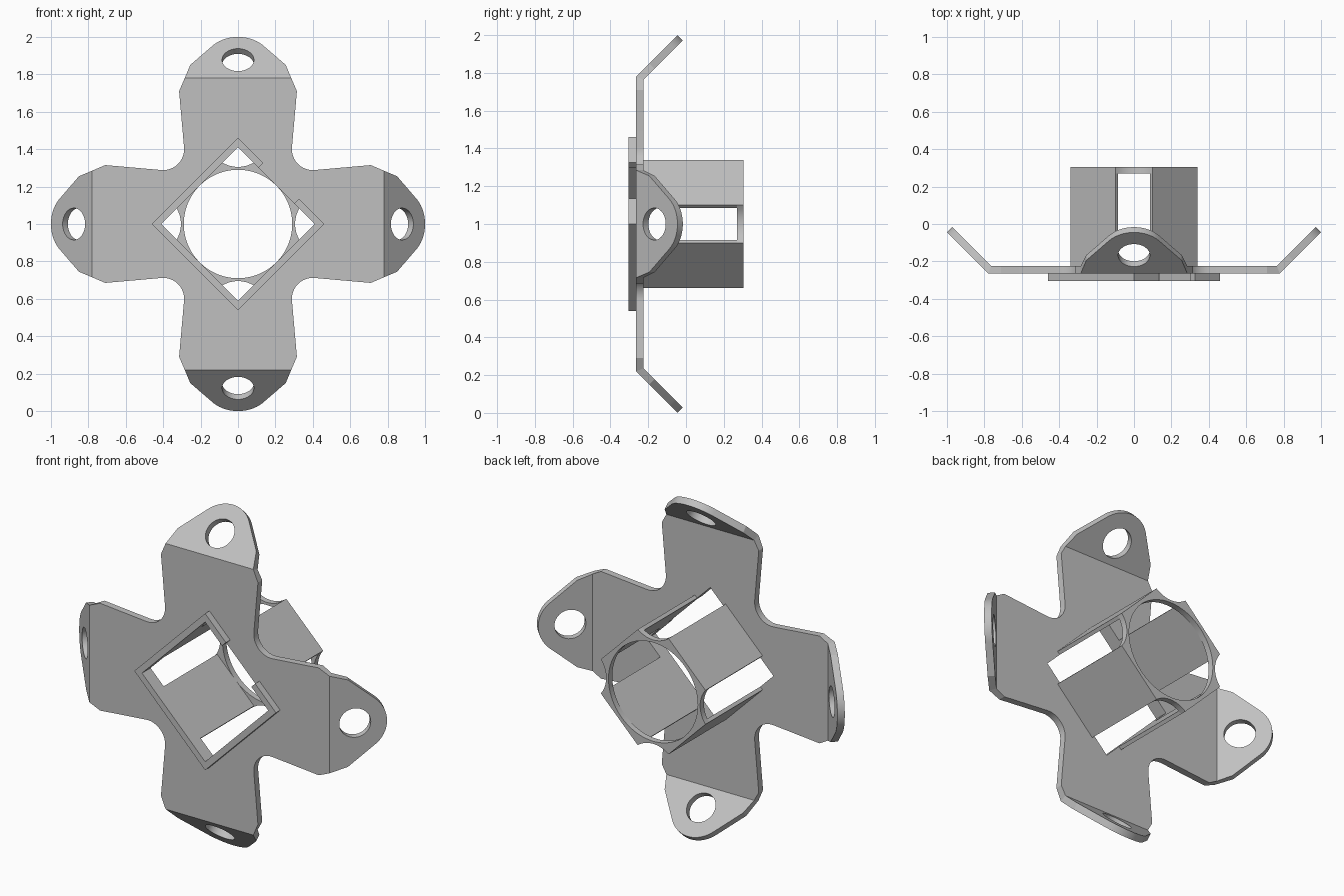
import bpy, bmesh, math
from mathutils import Vector

cube = bpy.data.objects.get("Cube")
if cube:
    bpy.data.objects.remove(cube, do_unlink=True)

MID = 1.0                       # height of the bracket centre
FRONT, THICK = -0.265, 0.04     # sheet front face and thickness
BEND, SPAN = 0.78, 0.285        # fold distance and half width
MITRE = THICK * math.tan(math.pi / 8)
BORE = 0.29
INNER = BORE * math.sqrt(2)     # half diagonal of the square opening
C45 = math.sqrt(0.5)

grey = bpy.data.materials.new("plain grey")
grey.use_nodes = True
grey.diffuse_color = (0.53, 0.53, 0.53, 1)
grey.node_tree.nodes["Principled BSDF"].inputs["Base Color"].default_value = grey.diffuse_color


def arc(cx, cy, r, start, end, n):
    angles = [math.radians(start + (end - start) * i / n) for i in range(n + 1)]
    return [(cx + r * math.cos(a), cy + r * math.sin(a)) for a in angles]


def circle(cx, cy, r, n=64):
    return arc(cx, cy, r, 0, 360, n)[:-1]


def diamond(r):
    return [(0, r), (-r, 0), (0, -r), (r, 0)]


def spin(pts, k):
    """Quarter turns about the centre, clockwise from the front."""
    for _ in range(k):
        pts = [(b, -a) for a, b in pts]
    return pts


def slab(y0, y1):
    return lambda a, b, d: Vector((a, y1 if d else y0, MID + b))


def solid(name, loops, place):
    """Closed solid from an outline and optional holes; place maps (a, b, layer)."""
    bm = bmesh.new()
    layers = []
    for d in (0, 1):
        rings, edges = [], []
        for loop in loops:
            ring = [bm.verts.new(place(a, b, d)) for a, b in loop]
            edges += [bm.edges.new((v, ring[i - 1])) for i, v in enumerate(ring)]
            rings.append(ring)
        bmesh.ops.triangle_fill(bm, use_beauty=True, edges=edges)
        layers.append(rings)
    for low, high in zip(*layers):
        for i in range(len(low)):
            bm.faces.new((low[i - 1], low[i], high[i], high[i - 1]))
    bmesh.ops.recalc_face_normals(bm, faces=bm.faces[:])
    mesh = bpy.data.meshes.new(name)
    bm.to_mesh(mesh)
    bm.free()
    mesh.materials.append(grey)
    obj = bpy.data.objects.new(name, mesh)
    bpy.context.collection.objects.link(obj)
    bpy.ops.object.select_all(action='DESELECT')
    obj.select_set(True)
    bpy.context.view_layer.objects.active = obj
    bpy.ops.object.shade_smooth_by_angle(angle=math.radians(15))
    return obj


# Cross plate with filleted inner corners and mitred arm ends
arm = [(-0.315, 0.71), (-SPAN, BEND), (SPAN, BEND), (0.315, 0.71)]
arm += arc(0.40, 0.40, 0.112, 175, 275, 12)
cross = [p for k in range(4) for p in spin(arm, k)]


def plate_place(a, b, d):
    lim = BEND - MITRE * d
    a, b = (max(-lim, min(lim, v)) for v in (a, b))
    return Vector((a, FRONT + THICK * d, MID + b))


solid("cross_plate", [cross, diamond(INNER)], plate_place)

# Folded flaps with rounded tips and bolt holes
HOLE_S = 0.138
tip = arc(0, HOLE_S, 0.173, 39.4, 140.6, 20)
flap = [(SPAN, 0), (0.255, 0.10)] + tip + [(-0.255, 0.10), (-SPAN, 0)]
for k, side in enumerate(("top", "left", "bottom", "right")):
    def flap_place(u, s, d, k=k):
        if s == 0:
            r, y = BEND - MITRE * d, FRONT + THICK * d
        else:
            r = BEND + C45 * (s - THICK * d)
            y = FRONT + C45 * (s + THICK * d)
        (x, z), = spin([(u, r)], k)
        return Vector((x, y, MID + z))
    solid(side + "_flap", [flap, circle(0, HOLE_S, 0.085, 48)], flap_place)

# Raised square rim with a gap in one side
rim = [(0.135, 0.325)] + diamond(0.46) + [(0.325, 0.135), (0.30, INNER - 0.30)]
rim += diamond(INNER)[::-1] + [(INNER - 0.30, 0.30)]
solid("front_rim", [rim], slab(-0.305, FRONT))

# Four socket walls, open at the corners
BACK, END = 0.27, 0.305
wall = [(0.10, 0.34), (0.34, 0.10), (0.325, INNER - 0.325), (INNER - 0.325, 0.325)]
for k in range(4):
    solid(f"socket_wall_{k + 1}", [spin(wall, k)], slab(FRONT + THICK, BACK))

# End ring joining the walls, scooped at the corners
R = (0.10 ** 2 + 0.035 ** 2) / (2 * 0.035)
half = math.degrees(math.asin(0.10 / R))
scoop = arc(0, 0.305 + R, R, 270 - half, 270 + half, 10)
ring = [p for k in range(4) for p in spin(scoop, k)]
solid("end_ring", [ring, circle(0, 0, BORE)], slab(BACK, END))
